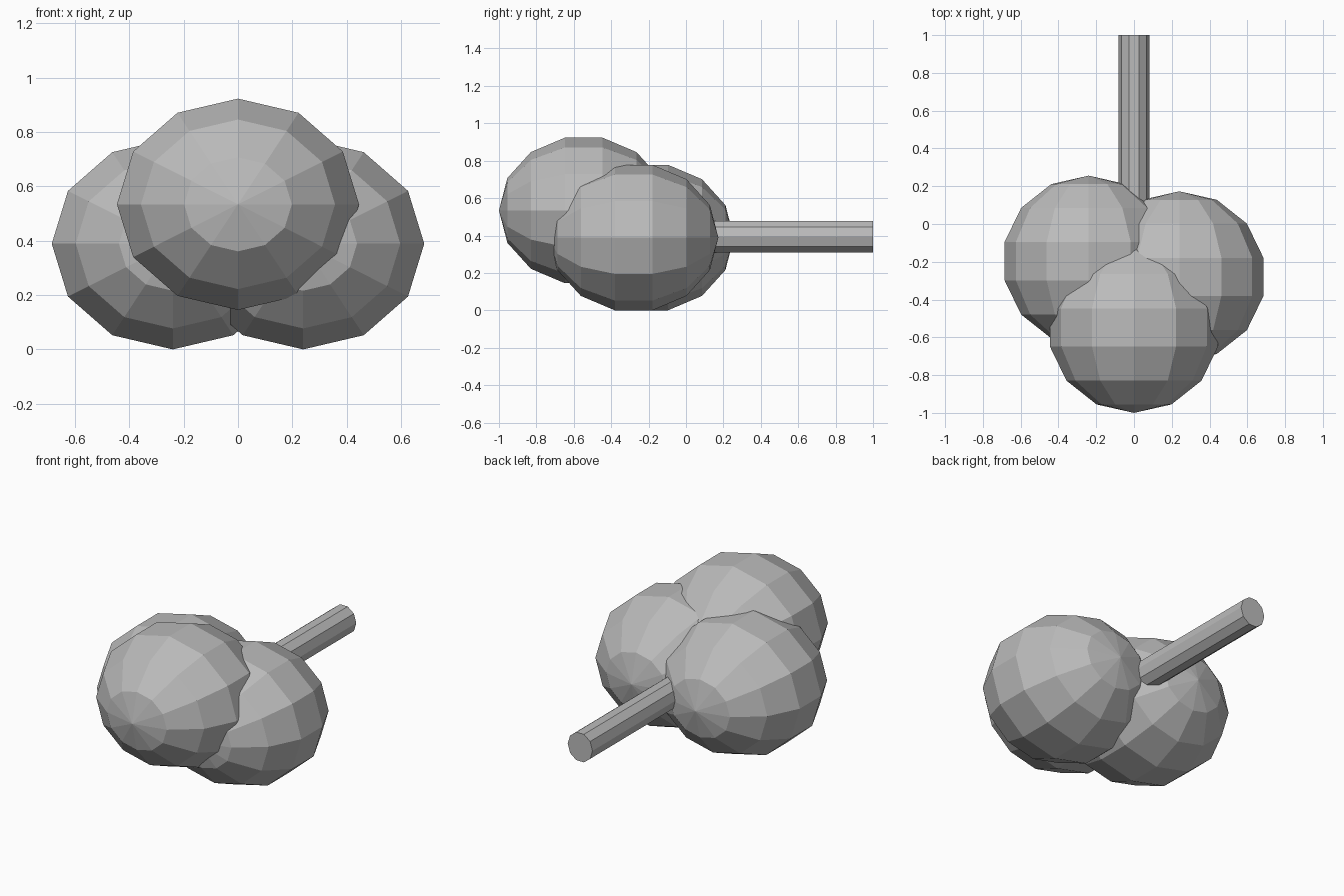
import bpy
import math
from mathutils import Matrix

cube = bpy.data.objects.get("Cube")
if cube:
    bpy.data.objects.remove(cube, do_unlink=True)

# Single plain grey
grey = bpy.data.materials.new("plain_grey")
grey.use_nodes = True
colour = (0.5, 0.5, 0.5, 1)
grey.diffuse_color = colour
grey.node_tree.nodes["Principled BSDF"].inputs["Base Color"].default_value = colour


def finish(name, centre, scale):
    """Lay the new primitive's axis along y, then size, place and colour it."""
    obj = bpy.context.object
    obj.name = name
    obj.data.transform(Matrix.Diagonal((*scale, 1)) @ Matrix.Rotation(math.pi / 2, 4, "X"))
    obj.location = centre
    obj.data.materials.append(grey)
    return obj


# Three overlapping faceted lobes, poles pointing front and back
lobes = {
    "front_lobe": (0, -0.547, 0.534),
    "left_lobe": (0.24, -0.28, 0.389),
    "right_lobe": (-0.24, -0.197, 0.389),
}
for name, centre in lobes.items():
    bpy.ops.mesh.primitive_uv_sphere_add(segments=12, ring_count=7, radius=1)
    finish(name, centre, (0.457, 0.453, 0.399))

# Straight ten-sided stem running out of the back
start, end = -0.2, 1.0
bpy.ops.mesh.primitive_cylinder_add(vertices=10, radius=1, depth=1)
stem = finish("stem", (0, (start + end) / 2, 0.394), (0.082, end - start, 0.088))
# Turn the profile so that a corner points to each side
stem.data.transform(Matrix.Diagonal((1 / 0.082, 1, 1 / 0.088, 1)))
stem.data.transform(Matrix.Rotation(math.pi / 2, 4, "Y"))
stem.data.transform(Matrix.Diagonal((0.082, 1, 0.088, 1)))
